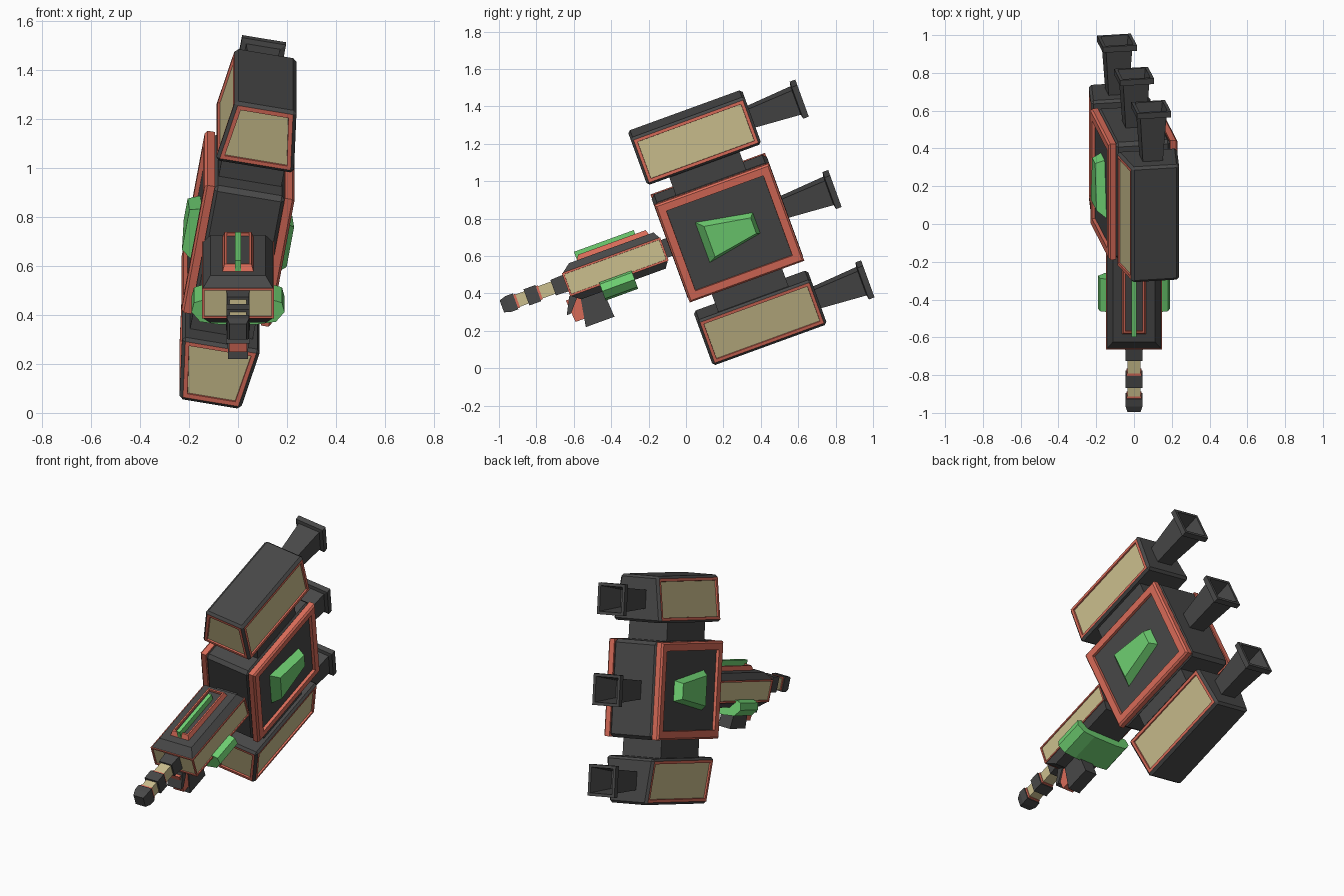
import bpy, bmesh
from math import radians
from mathutils import Matrix, Vector

cube = bpy.data.objects.get("Cube")
if cube:
    bpy.data.objects.remove(cube)


def material(name, rgb):
    m = bpy.data.materials.new(name)
    m.use_nodes = True
    m.diffuse_color = (*rgb, 1)
    bsdf = next(n for n in m.node_tree.nodes if n.type == 'BSDF_PRINCIPLED')
    bsdf.inputs["Base Color"].default_value = (*rgb, 1)
    bsdf.inputs["Roughness"].default_value = 0.7
    return m


DARK, RED, TAN, GREEN = range(4)
MATS = [material("charcoal", (0.065, 0.065, 0.065)), material("coral red", (0.7, 0.15, 0.1)),
        material("sand", (0.6, 0.52, 0.27)), material("bright green", (0.16, 0.64, 0.17))]

# Local frames: x across, y along the barrel axis, z up. The rear stack also rolls sideways.
GUN = Matrix.Rotation(radians(20), 4, 'X')
STACK = GUN @ Matrix.Translation((0, 0.465, 0.631)) @ Matrix.Rotation(radians(10), 4, 'Y')
X, Y, Z = Vector((1, 0, 0)), Vector((0, 1, 0)), Vector((0, 0, 1))


def finish(name, bm, frame):
    bmesh.ops.recalc_face_normals(bm, faces=bm.faces)
    me = bpy.data.meshes.new(name)
    bm.to_mesh(me)
    bm.free()
    for m in MATS:
        me.materials.append(m)
    ob = bpy.data.objects.new(name, me)
    ob.matrix_world = frame
    bpy.context.collection.objects.link(ob)
    return ob


def loft(name, frame, rings, mat):
    """Skin a list of point rings and cap both ends."""
    bm = bmesh.new()
    rows = [[bm.verts.new(p) for p in r] for r in rings]
    n = len(rows[0])
    for a, b in zip(rows, rows[1:]):
        for i in range(n):
            j = (i + 1) % n
            bm.faces.new((a[i], a[j], b[j], b[i]))
    bm.faces.new(rows[0])
    bm.faces.new(rows[-1])
    for f in bm.faces:
        f.material_index = mat
    return finish(name, bm, frame)


def rect(hx, y0, y1, z):
    return [(-hx, y0, z), (hx, y0, z), (hx, y1, z), (-hx, y1, z)]


def box(name, frame, hx, y0, y1, z0, z1, mat):
    return loft(name, frame, [rect(hx, y0, y1, z0), rect(hx, y0, y1, z1)], mat)


def square_tube(name, frame, z, profile, mat):
    """Square sections of given (y, half size) along the axis."""
    return loft(name, frame, [[(-h, y, z - h), (h, y, z - h), (h, y, z + h), (-h, y, z + h)]
                              for y, h in profile], mat)


def detail(ob, bevel=0.0, panels=(), border=0.03, depth=0.01, panel_mat=TAN, plain=()):
    """Bevel the box, colour plain sides dark and sink framed panels."""
    bm = bmesh.new()
    bm.from_mesh(ob.data)
    if bevel:
        bmesh.ops.bevel(bm, geom=bm.edges[:], offset=bevel, segments=1, affect='EDGES')
    bm.normal_update()

    def facing(dirs):
        return [f for f in bm.faces if any(f.normal.dot(d) > 0.94 for d in dirs)]
    for f in facing(plain):
        f.material_index = DARK
    faces = facing(panels)
    if faces:
        bmesh.ops.inset_individual(bm, faces=faces, thickness=border)
        bmesh.ops.inset_individual(bm, faces=faces, thickness=0.001, depth=-depth)
        for f in faces:
            f.material_index = panel_mat
    bm.to_mesh(ob.data)
    bm.free()


# Upper and lower containers, tapering away from the middle, with joining blocks
for s, label in ((1, "upper"), (-1, "lower")):
    ob = loft(label + "_container", STACK,
              [rect(0.163, -0.325, 0.325, s * 0.39), rect(0.127, -0.325, 0.325, s * 0.658)], RED)
    detail(ob, bevel=0.014, panels=(X, -X, -Y), border=0.024, plain=(Z, -Z, Y))
    box(label + "_joint", STACK, 0.13, -0.2, 0.2, s * 0.26, s * 0.4, DARK)

# Middle container: dark core between two framed side plates
core = box("middle_core", STACK, 0.152, -0.328, 0.328, -0.283, 0.283, DARK)
detail(core, bevel=0.02)
for s, side in ((1, "left"), (-1, "right")):
    plate = loft(side + "_side_frame", STACK,
                 [[(s * x, y, z) for y, z in ((-h, -v), (h, -v), (h, v), (-h, v))]
                  for x, h, v in ((0.145, 0.326, 0.281), (0.176, 0.326, 0.281),
                                  (0.186, 0.316, 0.271))], RED)
    detail(plate, panels=(s * X,), border=0.057, depth=0.018, panel_mat=DARK)
    # Faceted crystal, wide at the front
    loft(side + "_crystal", STACK,
         [[(s * x, a, -p), (s * x, b, -q), (s * x, b, q), (s * x, a, p)]
          for x, a, b, p, q in ((0.16, -0.158, 0.158, 0.12, 0.062),
                                (0.217, -0.115, 0.135, 0.088, 0.045))], GREEN)

# Three flared, hollow exhausts
for z, label in ((0.522, "upper"), (0, "middle"), (-0.522, "lower")):
    square_tube(label + "_exhaust", STACK, z,
                [(0.3, 0.052), (0.575, 0.07), (0.58, 0.091), (0.612, 0.091),
                 (0.612, 0.074), (0.43, 0.05)], DARK)

# Gun body: framed middle with sloped dark top and bottom
body = box("gun_body", GUN, 0.147, -0.45, 0.11, 0.573, 0.705, RED)
detail(body, panels=(X, -X, -Y), border=0.014, depth=0.006, plain=(Y,))
loft("gun_top", GUN, [rect(0.143, -0.446, 0.106, 0.704), rect(0.112, -0.395, 0.085, 0.742)], DARK)
loft("gun_bottom", GUN, [rect(0.143, -0.446, 0.106, 0.574), rect(0.115, -0.4, 0.08, 0.538)], DARK)
box("gun_neck", GUN, 0.07, 0.1, 0.17, 0.59, 0.69, DARK)

# Top rail with a dark trough and green sight fin
rail = loft("top_rail", GUN, [rect(0.066, -0.355, 0.06, 0.735), rect(0.055, -0.335, 0.05, 0.768)], RED)
detail(rail, panels=(Z,), border=0.014, depth=0.014, panel_mat=DARK)
box("sight_fin", GUN, 0.012, -0.35, -0.01, 0.745, 0.79, GREEN)

# Stepped barrel
AXIS = 0.648
for name, profile, mat in (
        ("barrel_base", [(-0.52, 0.044), (-0.44, 0.047)], DARK),
        ("barrel_core", [(-0.75, 0.035), (-0.5, 0.035)], TAN),
        ("barrel_ring", [(-0.672, 0.046), (-0.605, 0.046)], DARK),
        ("rear_band", [(-0.607, 0.039), (-0.593, 0.039)], RED),
        ("front_band", [(-0.735, 0.039), (-0.722, 0.039)], RED),
        ("muzzle", [(-0.812, 0.034), (-0.775, 0.045), (-0.734, 0.045)], DARK)):
    square_tube(name, GUN, AXIS, profile, mat)

# Green cradle wrapped beneath the gun
half = [(0.15, 0.59), (0.18, 0.58), (0.19, 0.54), (0.155, 0.498), (0.08, 0.487)]
outline = half + [(-x, z) for x, z in reversed(half)]
loft("cradle", GUN, [[(x, y, z) for x, z in outline] for y in (-0.28, -0.095)], GREEN)

# Foregrip, with a red wedge and dark guard in front
loft("foregrip", GUN, [rect(0.047, -0.4, -0.275, 0.55), rect(0.04, -0.428, -0.265, 0.39)], DARK)
loft("grip_wedge", GUN, [rect(0.04, -0.48, -0.39, 0.56), rect(0.036, -0.47, -0.41, 0.435)], RED)
loft("grip_guard", GUN, [rect(0.047, -0.455, -0.4, 0.575), rect(0.05, -0.502, -0.478, 0.485)], DARK)
